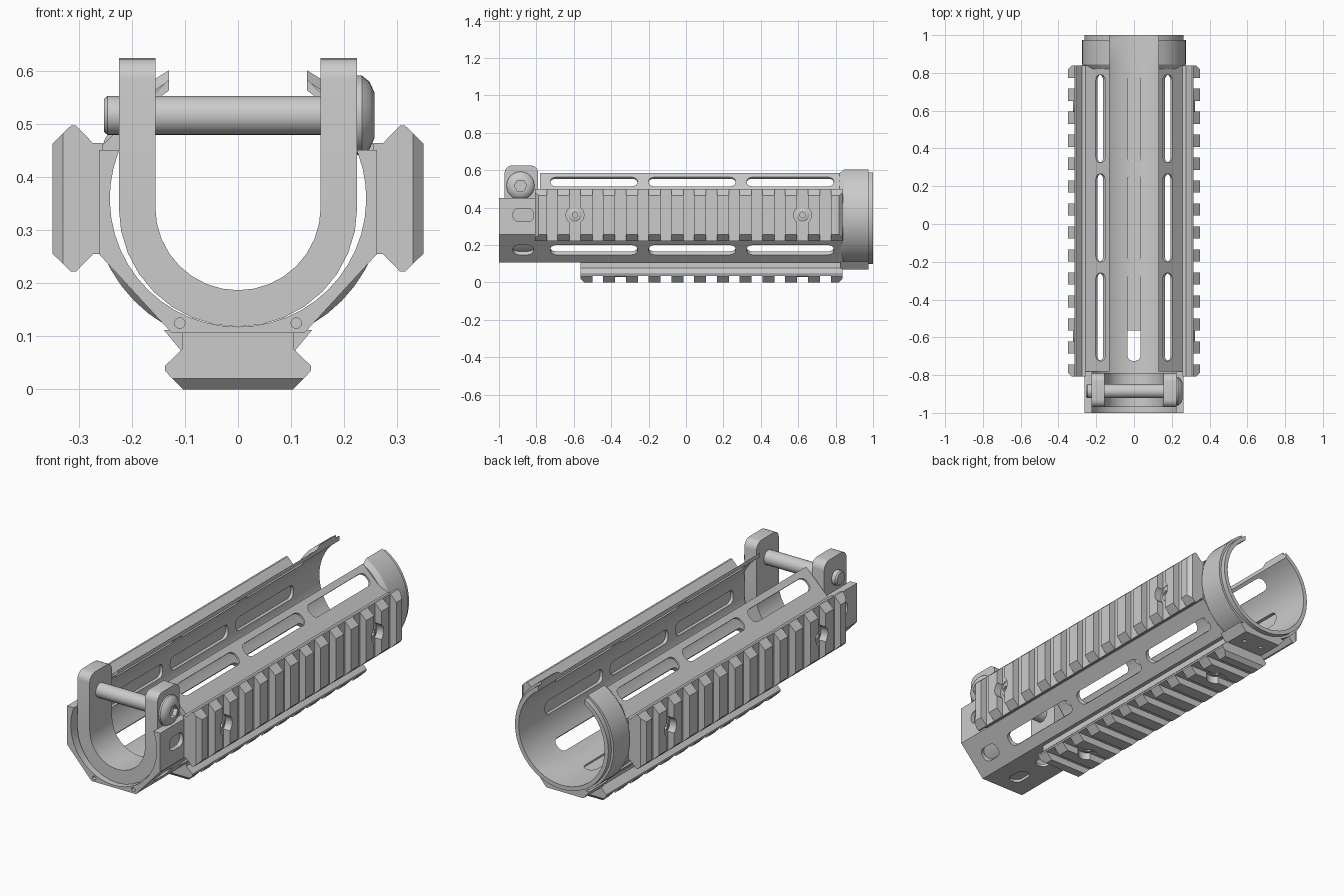
import bpy, bmesh
from math import pi, sin, cos, acos, sqrt
from mathutils import Matrix, Vector

if "Cube" in bpy.data.objects:
    bpy.data.objects.remove(bpy.data.objects["Cube"])

CZ, RI, GAP = 0.36, 0.242, 0.13      # tube axis height, bore radius, half width of top opening


def loft(bm, sections):
    """Skin sections [(y, [(x, z), ...]), ...] and cap both ends."""
    rings = [[bm.verts.new((x, y, z)) for x, z in pts] for y, pts in sections]
    n = len(rings[0])
    for a, b in zip(rings, rings[1:]):
        for i in range(n):
            bm.faces.new((a[i], a[(i + 1) % n], b[(i + 1) % n], b[i]))
    bm.faces.new(rings[0])
    bm.faces.new(rings[-1][::-1])
    return [v for r in rings for v in r]


def prism(bm, pts, y0, y1):
    return loft(bm, [(y0, pts), (y1, pts)])


def box(bm, x0, x1, y0, y1, z0, z1):
    return prism(bm, [(x0, z0), (x1, z0), (x1, z1), (x0, z1)], y0, y1)


def circle(r, n, cx=0, cz=0):
    return [(cx + r * cos(2 * pi * i / n), cz + r * sin(2 * pi * i / n)) for i in range(n)]


def move(bm, verts, m):
    bmesh.ops.transform(bm, matrix=m, verts=verts)


def finish(name, bm, cutter=None):
    """Make an object, subtract an optional cutter mesh, smooth by angle."""
    def make(nm, b):
        bmesh.ops.recalc_face_normals(b, faces=b.faces)
        me = bpy.data.meshes.new(nm)
        b.to_mesh(me)
        b.free()
        o = bpy.data.objects.new(nm, me)
        bpy.context.collection.objects.link(o)
        return o
    ob = make(name, bm)
    bpy.ops.object.select_all(action='DESELECT')
    bpy.context.view_layer.objects.active = ob
    ob.select_set(True)
    if cutter:
        c = make(name + "_cutter", cutter)
        c.hide_render = True
        mod = ob.modifiers.new("cut", 'BOOLEAN')
        mod.operation, mod.solver, mod.object = 'DIFFERENCE', 'EXACT', c
        mod.use_self = True
        bpy.ops.object.modifier_apply(modifier=mod.name)
        bpy.data.objects.remove(c)
    bpy.ops.object.shade_smooth_by_angle()
    return ob


def arc(r, n=40):
    """Open arc running from the right lip under the tube to the left lip."""
    a0 = acos(GAP / r)
    return [(r * cos(a0 - (pi + 2 * a0) * i / n), CZ + r * sin(a0 - (pi + 2 * a0) * i / n))
            for i in range(n + 1)]


def slot(bm, angle, y0, y1, w=0.07, r=0.03):
    """Rounded slot cutter pointing outward from the tube axis."""
    pts = []
    for k, (cx, cy) in enumerate([(w/2 - r, y1 - r), (r - w/2, y1 - r), (r - w/2, y0 + r), (w/2 - r, y0 + r)]):
        for j in range(6):
            a = (k + j / 5) * pi / 2
            pts.append((cx + r * cos(a), cy + r * sin(a)))
    vs = prism(bm, pts, -0.40, -0.16)            # local x = across, z = along, -y = outward
    m = Matrix.Rotation(-angle, 4, 'Y') @ Matrix(((0, -1, 0, 0), (0, 0, 1, 0), (1, 0, 0, 0), (0, 0, 0, 1)))
    move(bm, vs, Matrix.Translation((0, 0, CZ)) @ m)


# Octagonal handguard body, open at the top
half = [(GAP, 0.585), (0.262, 0.455), (0.262, 0.255), (0.125, 0.106)]
outer = half + [(-x, z) for x, z in reversed(half)]
body = bmesh.new()
prism(body, outer + arc(RI)[::-1], -1.0, 0.84)
cut = bmesh.new()
for deg in (45, 135, 0, 180, -45, -135, -90):
    for y0 in (-0.725, -0.20, 0.325):
        slot(cut, deg * pi / 180, y0, y0 + 0.465)
    if deg not in (45, 135):
        slot(cut, deg * pi / 180, -0.925, -0.815)
box(cut, -0.4, 0.4, -1.1, -0.78, 0.452, 0.8)     # lowered front
for s in (-1, 1):
    prism(cut, circle(0.01, 12, s * 0.11, 0.125), -1.1, -0.95)
finish("handguard_body", body, cut)

# Round rear collar
collar = bmesh.new()
loft(collar, [(y, arc(r) + arc(RI)[::-1]) for y, r in
              ((0.82, 0.258), (0.845, 0.275), (0.975, 0.275), (0.975, 0.263), (1.0, 0.263))])
finish("rear_collar", collar)

# Flat pad under the collar with two pin holes
pad, cut = bmesh.new(), bmesh.new()
prism(pad, [(-0.105, 0.07), (0.105, 0.07), (0.14, 0.112), (-0.14, 0.112)], 0.825, 0.975)
for s in (-1, 1):
    vs = prism(cut, circle(0.011, 12), -0.02, 0.02)
    move(cut, vs, Matrix.Translation((s * 0.05, 0.9, 0.07)) @ Matrix.Rotation(pi / 2, 4, 'X'))
finish("collar_pad", pad, cut)


def rail(name, angle, base, height, n):
    """Toothed accessory rail; built with +z outward, then turned round the tube."""
    PITCH, TOOTH, END = 0.1217, 0.064, 0.838
    start = END - (n - 1) * PITCH - TOOTH
    h = height
    right = [(0.105, -0.006), (0.105, h - 0.076), (0.138, h - 0.044), (0.138, h - 0.035), (0.104, h)]
    bm, cut = bmesh.new(), bmesh.new()
    prism(bm, right + [(-x, z) for x, z in reversed(right)], start, END)
    ends = [e for e in bm.edges if all(abs(v.co.z - h) < 1e-5 for v in e.verts)
            and abs(e.verts[0].co.y - e.verts[1].co.y) < 1e-5]
    bmesh.ops.bevel(bm, geom=ends, offset=0.02, segments=1, affect='EDGES')
    for k in range(n - 1):
        y1 = END - TOOTH - k * PITCH
        box(cut, -0.3, 0.3, y1 - PITCH + TOOTH, y1, h - 0.035, h + 0.1)
    screws = [END - TOOTH / 2 - PITCH * k for k in (1.5, n - 2.5)]
    for y in screws:
        vs = prism(cut, circle(0.048, 24), -h - 0.1, -h + 0.038)
        move(cut, vs, Matrix.Translation((0, y, 0)) @ Matrix.Rotation(-pi / 2, 4, 'X'))
    place = Matrix.Translation((0, 0, CZ)) @ Matrix.Rotation(angle, 4, 'Y') @ Matrix.Translation((0, 0, base))
    move(bm, bm.verts, place)
    move(cut, cut.verts, place)
    finish(name, bm, cut)
    # Screw heads sunk in the counterbores
    heads, cut = bmesh.new(), bmesh.new()
    for y in screws:
        m = place @ Matrix.Translation((0, y, 0)) @ Matrix.Rotation(-pi / 2, 4, 'X')
        vs = loft(heads, [(-h + d, circle(r, 24)) for d, r in ((0.05, 0.036), (0.034, 0.036), (0.028, 0.026))])
        move(heads, vs, m)
        move(cut, prism(cut, circle(0.016, 6), -h, -h + 0.042), m)
    finish(name + "_screws", heads, cut)


rail("right_rail", pi / 2, 0.262, 0.088, 14)
rail("left_rail", -pi / 2, 0.262, 0.088, 14)
rail("bottom_rail", pi, CZ - 0.106, 0.106, 12)

# U-shaped front clamp with rounded ears
clamp = bmesh.new()


def u_arc(r):
    return [(r, 0.625)] + [(r * cos(a), 0.343 + r * sin(a)) for a in
                           (-pi * i / 16 for i in range(17))] + [(-r, 0.625)]


prism(clamp, u_arc(0.225) + u_arc(0.156)[::-1], -0.97, -0.79)
tops = [e for e in clamp.edges if all(v.co.z > 0.62 for v in e.verts)
        and abs(e.verts[0].co.y - e.verts[1].co.y) < 1e-5]
bmesh.ops.bevel(clamp, geom=tops, offset=0.04, segments=5, profile=0.5, affect='EDGES')
finish("front_clamp", clamp)

# Clamp bolt: shank with chamfered end, domed head and hex socket
bolt, cut = bmesh.new(), bmesh.new()
turn = Matrix.Translation((0, -0.885, 0.517)) @ Matrix.Rotation(-pi / 2, 4, 'Z')   # +y -> +x
loft(bolt, [(x, circle(r, 24)) for x, r in
            ((-0.253, 0.031), (-0.246, 0.037), (0.222, 0.037), (0.222, 0.075),
             (0.234, 0.075), (0.248, 0.064), (0.258, 0.042))])
prism(cut, circle(0.033, 6), 0.236, 0.3)
for b in (bolt, cut):
    move(b, b.verts, turn)
finish("clamp_bolt", bolt, cut)
